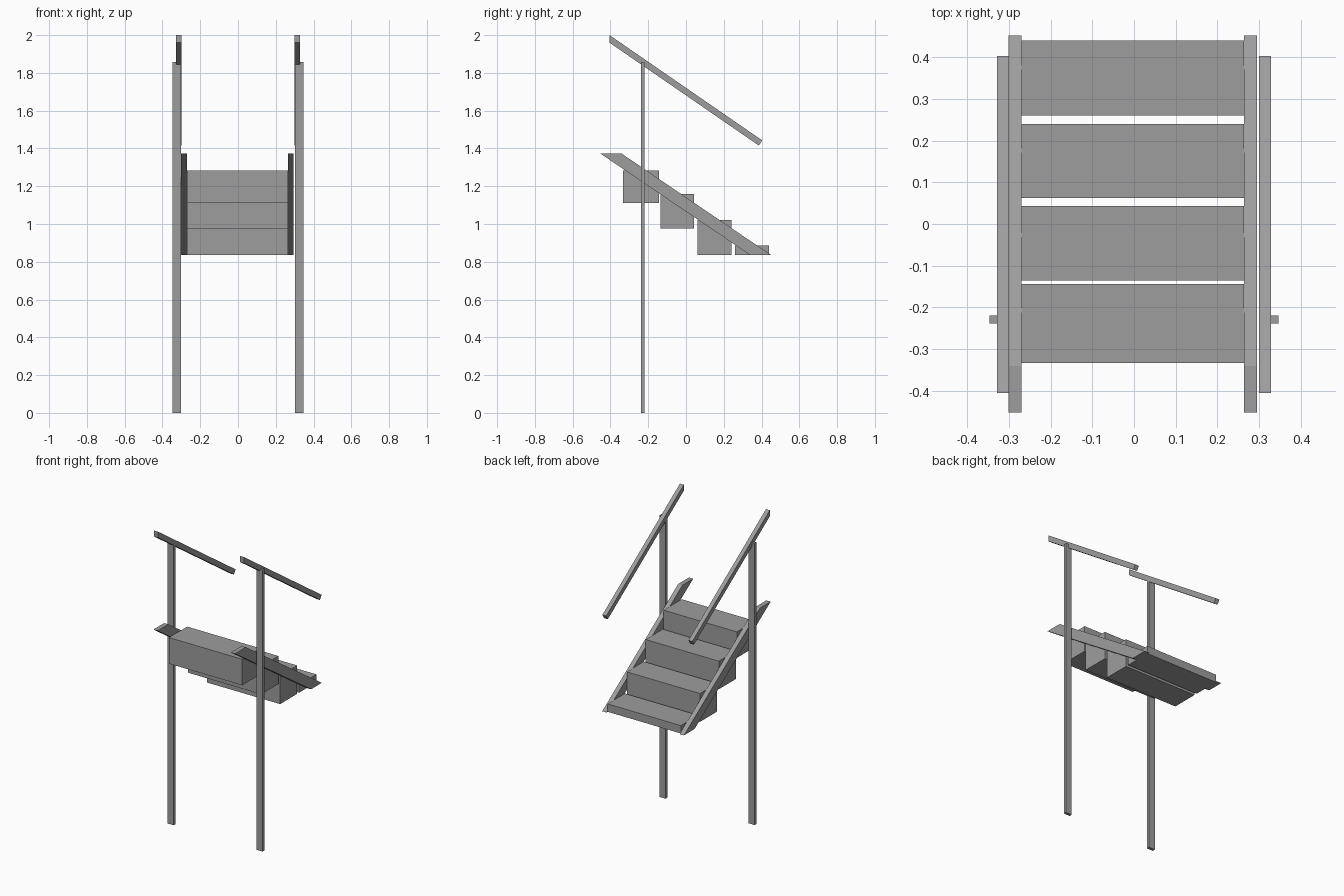
import bpy
import bmesh

cube = bpy.data.objects.get("Cube")
if cube:
    bpy.data.objects.remove(cube)

grey = bpy.data.materials.new("grey_metal")
grey.use_nodes = True
colour = (0.34, 0.34, 0.34, 1)
grey.diffuse_color = colour
grey.node_tree.nodes["Principled BSDF"].inputs["Base Color"].default_value = colour


def extrude_x(name, profile, x0, x1):
    """Solid made from a (y, z) outline swept from x0 to x1."""
    bm = bmesh.new()
    face = bm.faces.new([bm.verts.new((x0, y, z)) for y, z in profile])
    swept = bmesh.ops.extrude_face_region(bm, geom=[face])["geom"]
    verts = [v for v in swept if isinstance(v, bmesh.types.BMVert)]
    bmesh.ops.translate(bm, verts=verts, vec=(x1 - x0, 0, 0))
    bmesh.ops.recalc_face_normals(bm, faces=bm.faces)
    mesh = bpy.data.meshes.new(name)
    bm.to_mesh(mesh)
    bm.free()
    mesh.materials.append(grey)
    obj = bpy.data.objects.new(name, mesh)
    bpy.context.collection.objects.link(obj)
    return obj


def rect(y0, y1, z0, z1):
    return [(y0, z0), (y1, z0), (y1, z1), (y0, z1)]


# Box steps, from the top step down
steps = [
    rect(-0.333, -0.144, 1.11, 1.282),
    rect(-0.135, 0.043, 0.975, 1.16),
    rect(0.062, 0.24, 0.835, 1.022),
    rect(0.26, 0.44, 0.835, 0.887),
]
for i, outline in enumerate(steps, 1):
    extrude_x(f"step_{i}", outline, -0.27, 0.264)

# Sloping side boards with level ends
stringer = [(-0.452, 1.372), (-0.34, 1.372), (0.452, 0.835), (0.34, 0.835)]
extrude_x("right_stringer", stringer, -0.301, -0.27)
extrude_x("left_stringer", stringer, 0.264, 0.295)

# Posts and handrails on both sides
post = rect(-0.239, -0.219, 0, 1.857)
rail = [(-0.405, 2.0), (-0.405, 1.96), (0.386, 1.415), (0.403, 1.443)]
for side, s in (("left", 1), ("right", -1)):
    extrude_x(side + "_post", post, s * 0.302, s * 0.347)
    extrude_x(side + "_handrail", rail, s * 0.3, s * 0.328)
